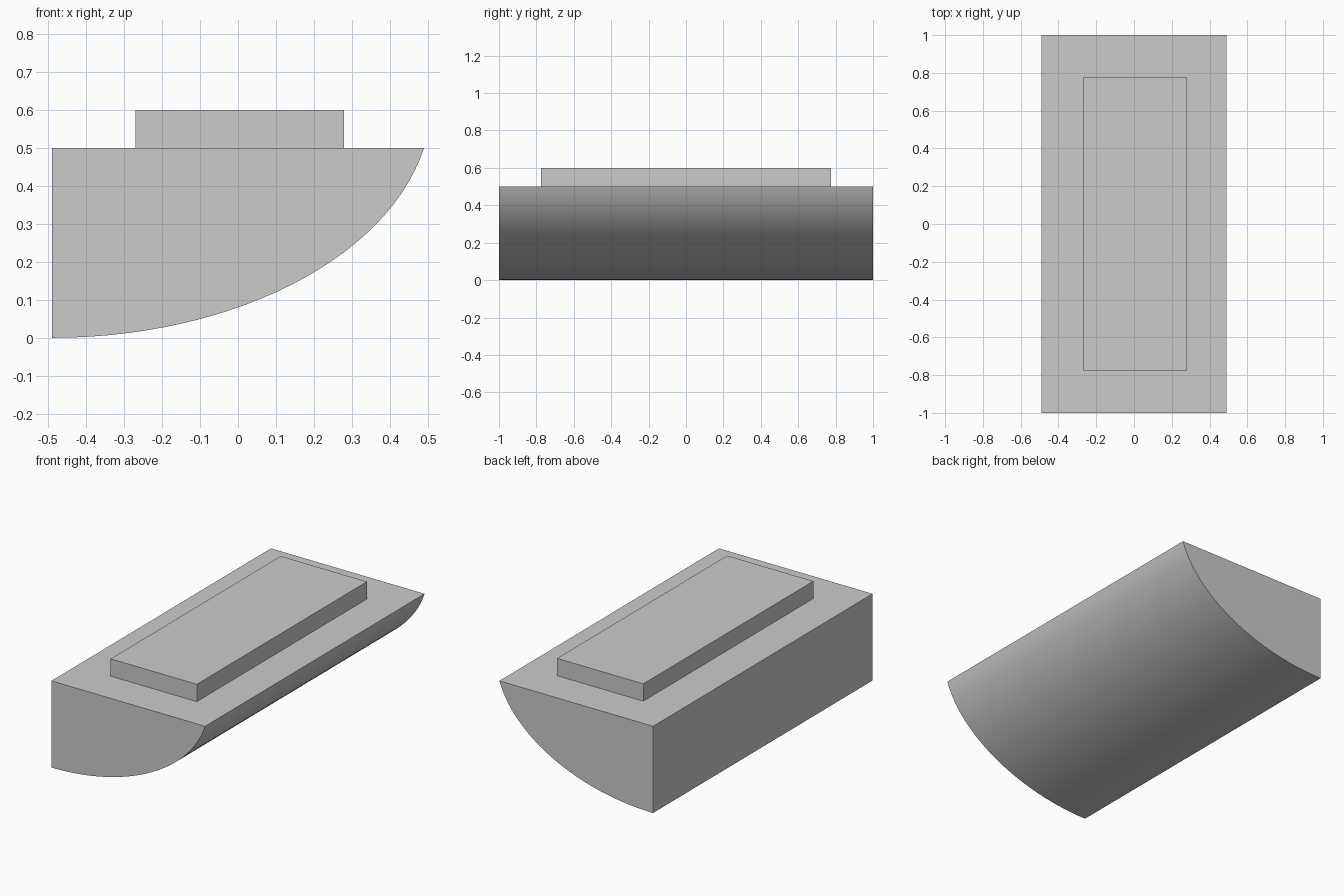
import bpy
import bmesh
import math

cube = bpy.data.objects.get("Cube")
if cube:
    bpy.data.objects.remove(cube, do_unlink=True)

# One plain grey for everything
grey = bpy.data.materials.new("light grey")
grey.use_nodes = True
colour = (0.6, 0.6, 0.6, 1)
grey.diffuse_color = colour
grey.node_tree.nodes["Principled BSDF"].inputs["Base Color"].default_value = colour


def extrude_profile(name, profile, half_length):
    """Extrude an x-z outline along y, centred on y = 0."""
    bm = bmesh.new()
    face = bm.faces.new([bm.verts.new((x, -half_length, z)) for x, z in profile])
    result = bmesh.ops.extrude_face_region(bm, geom=[face])
    verts = [v for v in result["geom"] if isinstance(v, bmesh.types.BMVert)]
    bmesh.ops.translate(bm, verts=verts, vec=(0, 2 * half_length, 0))
    bmesh.ops.recalc_face_normals(bm, faces=bm.faces)
    mesh = bpy.data.meshes.new(name)
    bm.to_mesh(mesh)
    bm.free()
    mesh.materials.append(grey)
    obj = bpy.data.objects.new(name, mesh)
    bpy.context.collection.objects.link(obj)
    return obj


# Body: flat top and right side, elliptical underside
SIDE, TOP, STEPS = 0.49, 0.5, 28
end_angle = math.asin(2 * SIDE)
rise = TOP / (1 - math.cos(end_angle))
outline = [(-SIDE, TOP)]
for i in range(STEPS + 1):
    a = end_angle * i / STEPS
    outline.append((-SIDE + math.sin(a), rise * (1 - math.cos(a))))
body = extrude_profile("curved_body", outline, 1.0)

# Raised slab on the top
extrude_profile("top_slab", [(-0.27, TOP), (0.28, TOP), (0.28, 0.6), (-0.27, 0.6)], 0.775)

# Smooth the underside, keep the rims sharp
bpy.ops.object.select_all(action="DESELECT")
body.select_set(True)
bpy.context.view_layer.objects.active = body
bpy.ops.object.shade_smooth_by_angle(angle=math.radians(30))
